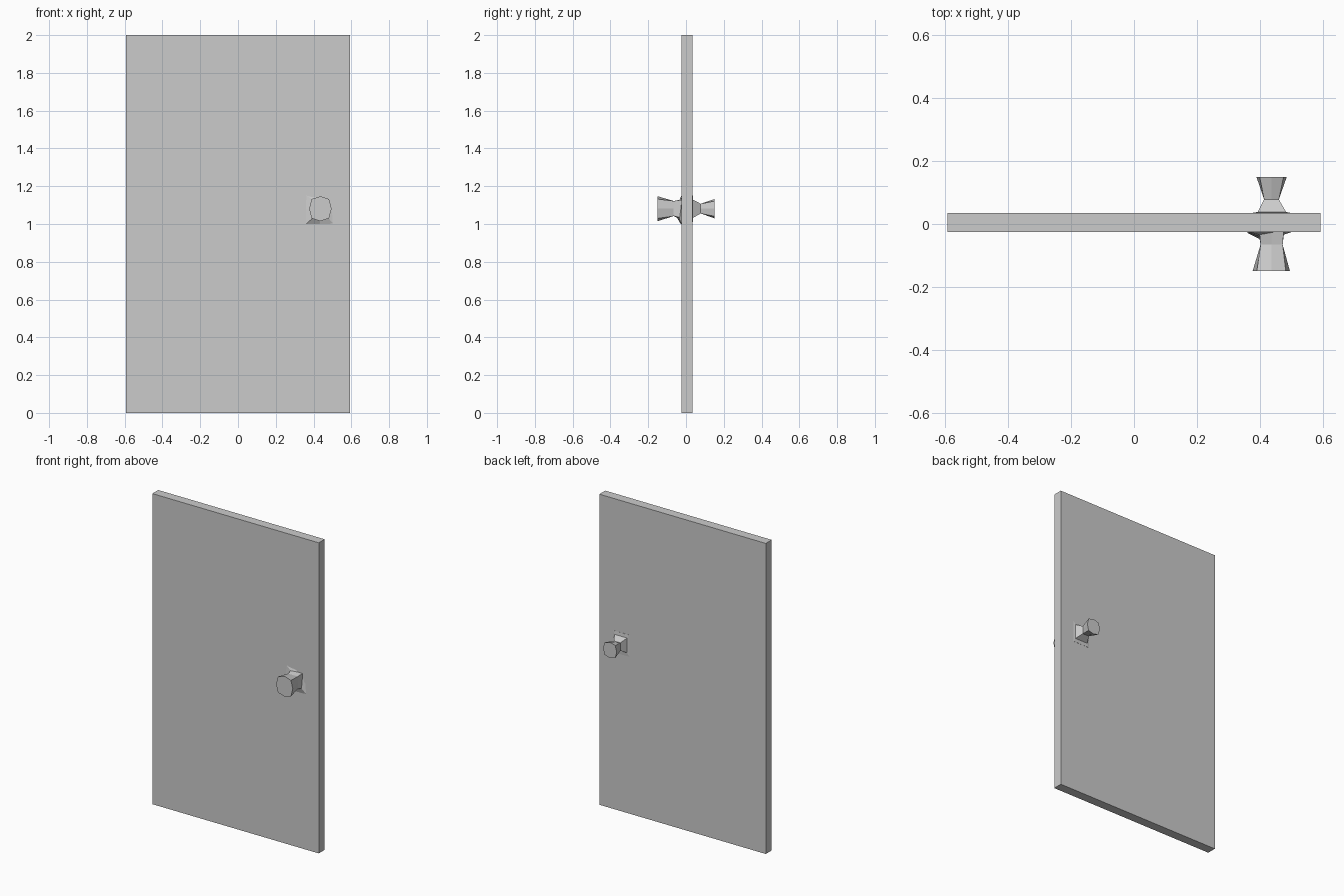
import bpy, bmesh

if "Cube" in bpy.data.objects:
    bpy.data.objects.remove(bpy.data.objects["Cube"])

FRONT, BACK = -0.025, 0.035   # door faces in y


def ring(x0, x1, z0, z1, y, tilt_x=0.0, tilt_z=0.0, bulge=0.0):
    """Eight points round a rectangle; side midpoints may bulge out, plane may tilt."""
    cx, cz, hx, hz = (x0 + x1) / 2, (z0 + z1) / 2, (x1 - x0) / 2, (z1 - z0) / 2
    pts = []
    for u, v in ((-1, -1), (0, -1), (1, -1), (1, 0), (1, 1), (0, 1), (-1, 1), (-1, 0)):
        k = 1 + bulge * (u * v == 0)
        pts.append((cx + u * hx * k, y + u * tilt_x + v * tilt_z, cz + v * hz * k))
    return pts


def loft(name, rings):
    """Bridge the rings into one closed, flat-shaded solid."""
    bm = bmesh.new()
    loops = [[bm.verts.new(p) for p in r] for r in rings]
    for a, b in zip(loops, loops[1:]):
        for i in range(8):
            j = (i + 1) % 8
            bm.faces.new((a[i], a[j], b[j], b[i]))
    bm.faces.new(loops[0])
    bm.faces.new(loops[-1])
    bmesh.ops.recalc_face_normals(bm, faces=bm.faces)
    me = bpy.data.meshes.new(name)
    bm.to_mesh(me)
    bm.free()
    ob = bpy.data.objects.new(name, me)
    bpy.context.collection.objects.link(ob)
    return ob


# Door panel
bpy.ops.mesh.primitive_cube_add(size=1, location=(0, (FRONT + BACK) / 2, 1))
door = bpy.context.object
door.name = "door_panel"
door.scale = (1.186, BACK - FRONT, 2)

# Front knob: octagonal face, square neck, tilted base flaring to lower left
loft("front_knob", [
    ring(0.390, 0.482, 1.030, 1.132, -0.150, bulge=0.29),
    ring(0.402, 0.472, 1.042, 1.122, -0.065),
    ring(0.399, 0.476, 1.034, 1.128, -0.034, 0.007, 0.007),
    ring(0.360, 0.505, 1.000, 1.152, -0.024, 0.002, 0.002),
    ring(0.360, 0.505, 1.000, 1.152, 0.0),
])

# Back knob: smaller, with a thin straight base plate
loft("back_knob", [
    ring(0.399, 0.475, 1.041, 1.121, 0.150, bulge=0.27),
    ring(0.413, 0.460, 1.056, 1.107, 0.078),
    ring(0.393, 0.483, 1.033, 1.128, 0.038),
    ring(0.378, 0.495, 1.010, 1.150, 0.036),
    ring(0.378, 0.495, 1.010, 1.150, 0.0),
])
